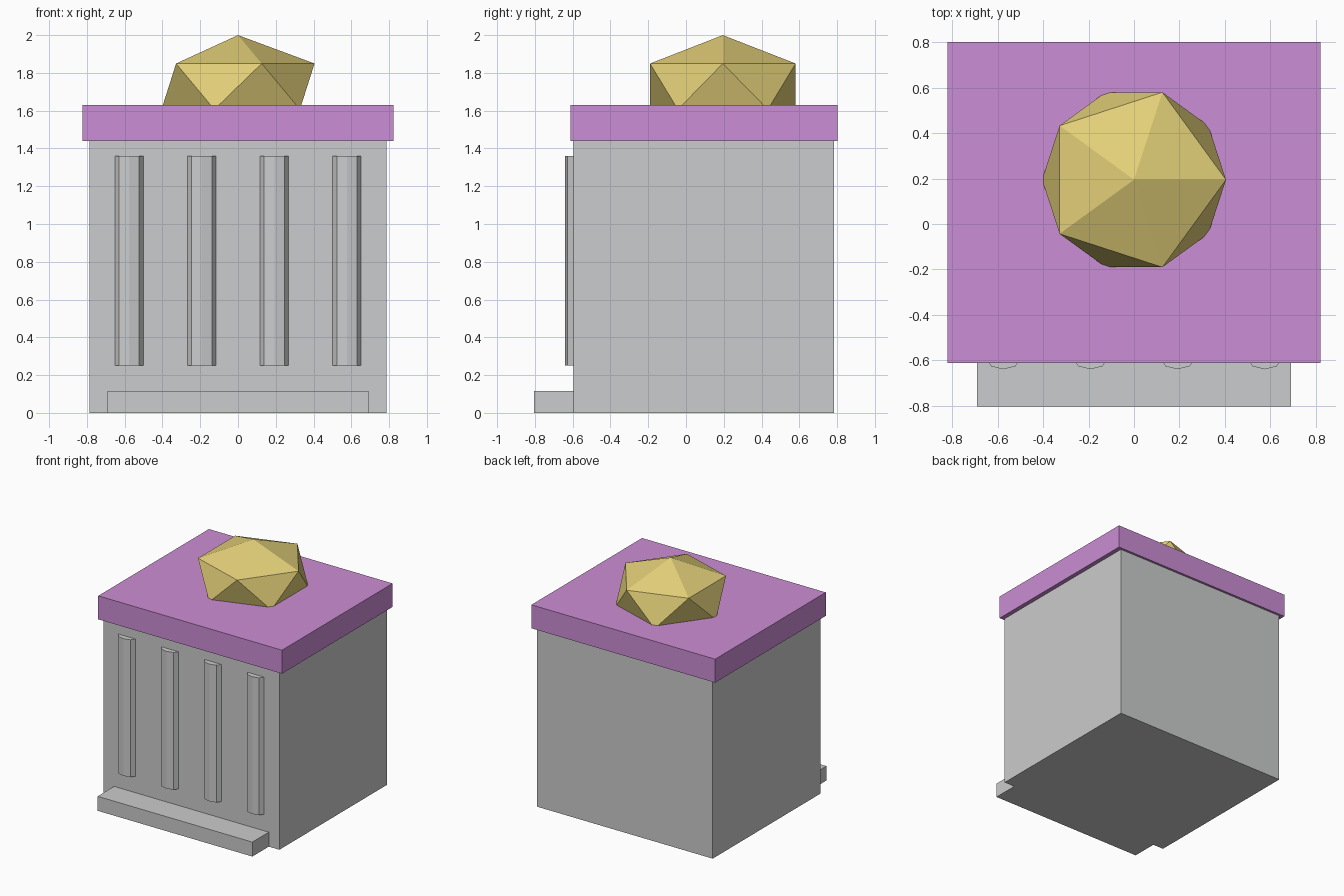
import bpy
import math

cube = bpy.data.objects.get("Cube")
if cube:
    bpy.data.objects.remove(cube, do_unlink=True)


def make_material(name, rgb):
    mat = bpy.data.materials.new(name)
    mat.use_nodes = True
    mat.diffuse_color = (*rgb, 1)
    shader = next(n for n in mat.node_tree.nodes if n.type == 'BSDF_PRINCIPLED')
    shader.inputs["Base Color"].default_value = (*rgb, 1)
    return mat


stone = make_material("grey stone", (0.60, 0.604, 0.61))
purple = make_material("purple roof", (0.60, 0.27, 0.66))
gold = make_material("gold", (0.77, 0.63, 0.19))


def finish(name, mat):
    obj = bpy.context.object
    obj.name = name
    obj.data.materials.append(mat)
    return obj


def box(name, mat, half_width, y0, y1, z0, z1):
    bpy.ops.mesh.primitive_cube_add(size=1, location=(0, (y0 + y1) / 2, (z0 + z1) / 2))
    obj = finish(name, mat)
    obj.scale = (2 * half_width, y1 - y0, z1 - z0)
    return obj


# Building body, overhanging roof slab and front step
box("body", stone, 0.787, -0.595, 0.783, 0, 1.44)
box("roof_slab", purple, 0.822, -0.612, 0.802, 1.44, 1.63)
box("front_step", stone, 0.692, -0.805, -0.55, 0, 0.117)

# Flattened eight-sided columns, half sunk into the front wall
for i in range(4):
    x = (i - 1.5) * 0.384
    bpy.ops.mesh.primitive_cylinder_add(vertices=8, radius=1, depth=1,
                                        location=(x, -0.595, 0.805))
    column = finish(f"column_{i + 1}", stone)
    column.scale = (0.075, 0.045, 1.11)

# Squashed faceted dome resting in the roof
bpy.ops.mesh.primitive_ico_sphere_add(subdivisions=1, radius=0.453,
                                      location=(0, 0.195, 1.728))
dome = finish("dome", gold)
dome.scale.z = 0.6
